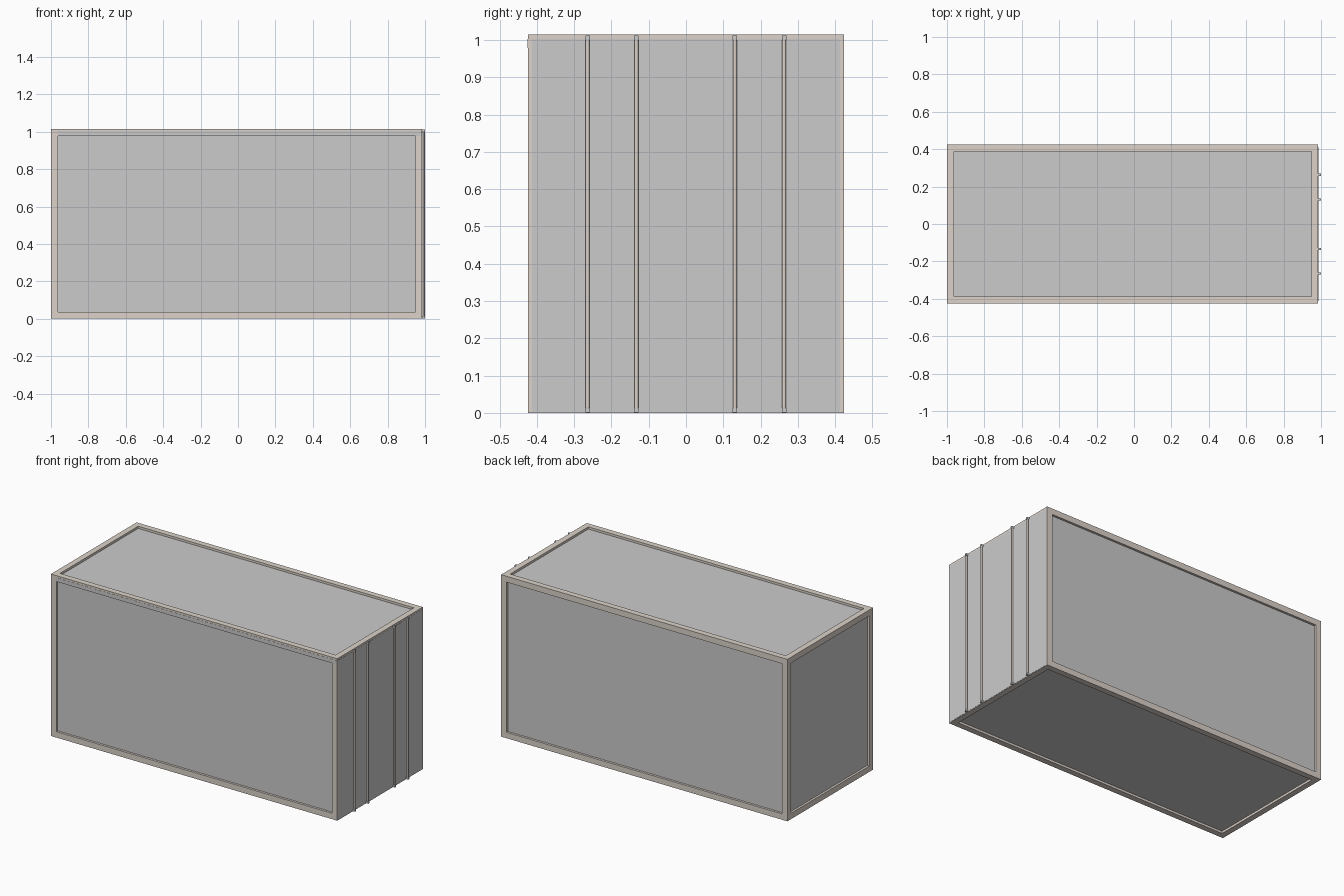
import bpy
import bmesh
from mathutils import Matrix, Vector

if "Cube" in bpy.data.objects:
    bpy.data.objects.remove(bpy.data.objects["Cube"])

X0, X1, Y, H = -1.0, 0.985, 0.424, 1.015   # body limits
B = 0.037                                  # beam thickness
R = 0.014                                  # panel recess

beige = bpy.data.materials.new("frame_beige")
beige.diffuse_color = (0.72, 0.65, 0.59, 1)
beige.use_nodes = True
beige.node_tree.nodes["Principled BSDF"].inputs["Base Color"].default_value = beige.diffuse_color


def finish(name, bm, mat=None):
    mesh = bpy.data.meshes.new(name)
    bm.to_mesh(mesh)
    bm.free()
    if mat:
        mesh.materials.append(mat)
    obj = bpy.data.objects.new(name, mesh)
    bpy.context.collection.objects.link(obj)
    return obj


def box(name, lo, hi, mat=None):
    lo, hi = Vector(lo), Vector(hi)
    bm = bmesh.new()
    m = Matrix.Translation((lo + hi) / 2) @ Matrix.Diagonal((*(hi - lo), 1))
    bmesh.ops.create_cube(bm, size=1, matrix=m)
    return finish(name, bm, mat)


# Corner posts
for xn, x in (("left", X0), ("right", X1 - B)):
    for yn, y in (("front", -Y), ("back", Y - B)):
        box(f"{yn}_{xn}_post", (x, y, B), (x + B, y + B, H - B), beige)

# Long rails and end rails, bottom and top
for zn, z in (("bottom", 0), ("top", H - B)):
    for yn, y in (("front", -Y), ("back", Y - B)):
        box(f"{zn}_{yn}_rail", (X0, y, z), (X1, y + B, z + B), beige)
    for xn, x in (("left", X0), ("right", X1 - B)):
        box(f"{zn}_{xn}_rail", (x, B - Y, z), (x + B, Y - B, z + B), beige)

# Grey facing on the front top rail
box("front_rail_facing", (X0 + B, -Y - 0.001, H - B), (X1, -Y + 0.004, H - 0.012))

# Recessed wall, roof and floor panels, tucked into the frame
T = 0.01
px0, px1, py, pz0, pz1 = X0 + R, X1 - R, Y - R, R, H - R
box("front_panel", (px0, -py, pz0), (px1, -py + T, pz1))
box("back_panel", (px0, py - T, pz0), (px1, py, pz1))
box("left_end_panel", (px0, -py, pz0), (px0 + T, py, pz1))
box("roof_panel", (px0, -py, pz1 - T), (px1, py, pz1))
box("floor_panel", (px0, -py, pz0), (px1, py, pz0 + T))

# Flush door at the right end, with a thin frame border left visible
box("end_door", (X1 - T, -Y + 0.011, 0.003), (X1 + 0.001, Y - 0.011, H - 0.012))

# Locking rods with end brackets
for i, y in enumerate((-0.264, -0.133, 0.131, 0.263), 1):
    bm = bmesh.new()
    bmesh.ops.create_cone(bm, cap_ends=True, segments=12, radius1=0.0055,
                          radius2=0.0055, depth=H - 0.015,
                          matrix=Matrix.Translation((0.9935, y, H / 2)))
    for f in bm.faces:
        f.smooth = len(f.verts) == 4
    for e in bm.edges:
        e.smooth = all(len(f.verts) == 4 for f in e.link_faces)
    finish(f"locking_rod_{i}", bm, beige)
    for n, z in (("bottom", 0.001), ("top", H - 0.015)):
        box(f"rod_{i}_{n}_bracket", (X1, y - 0.006, z), (1.0, y + 0.006, z + 0.012))
